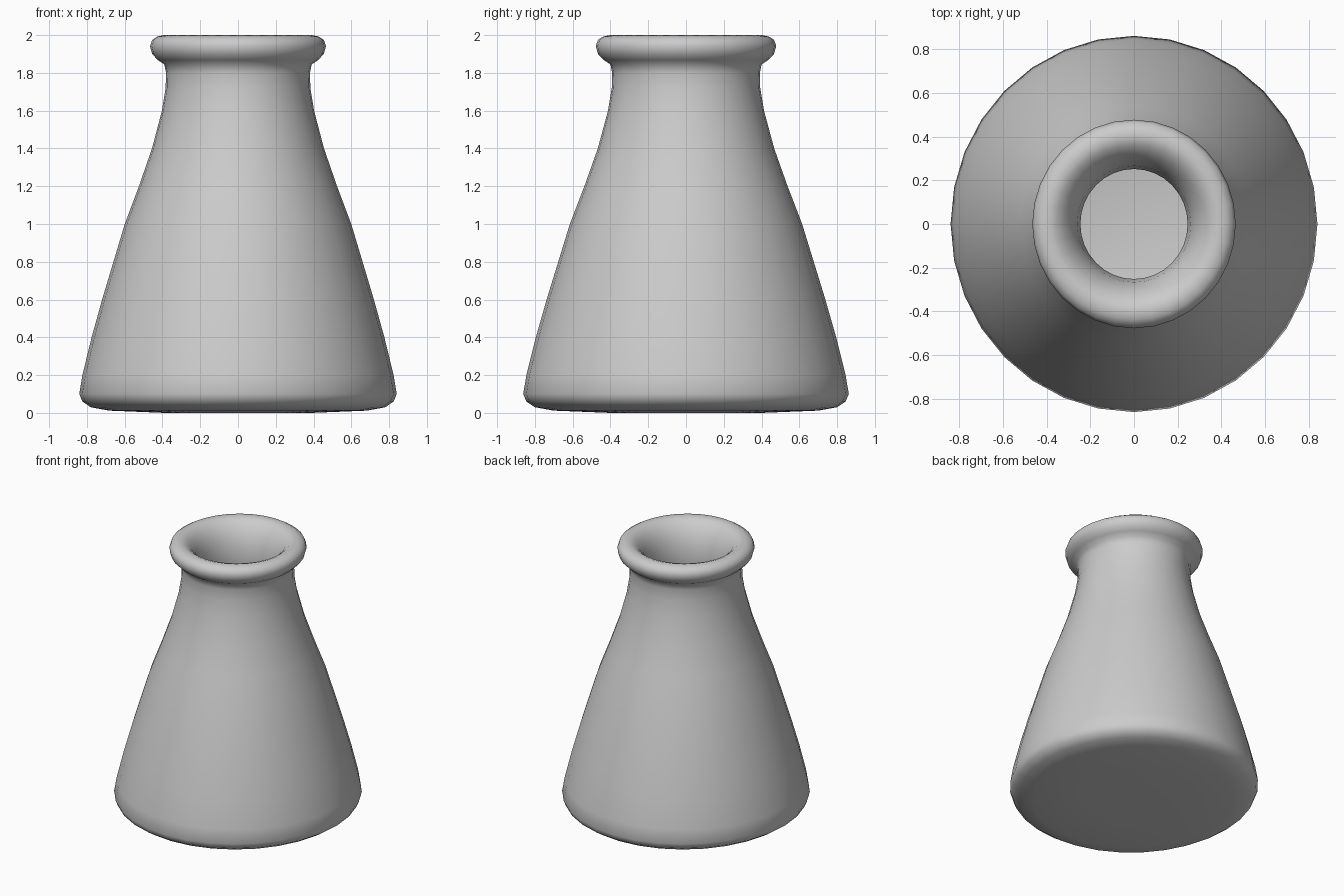
import bpy, bmesh, math

SIDES = 32
X_SCALE = 0.975  # slightly oval plan

# radius, height: underside, outer wall, rolled lip, inner wall, inner floor
profile = [
    (0.40, 0.0), (0.70, 0.012), (0.80, 0.03), (0.845, 0.06), (0.862, 0.10),
    (0.845, 0.20), (0.795, 0.40), (0.738, 0.60), (0.615, 1.00), (0.538, 1.20),
    (0.467, 1.40), (0.413, 1.60), (0.393, 1.72), (0.391, 1.80), (0.40, 1.845),
    (0.435, 1.868), (0.466, 1.90), (0.478, 1.942), (0.466, 1.975), (0.438, 1.993),
    (0.40, 2.0), (0.365, 1.988), (0.33, 1.96), (0.295, 1.91), (0.267, 1.84),
    (0.252, 1.74), (0.262, 1.64), (0.335, 1.40), (0.405, 1.20), (0.48, 1.00),
    (0.605, 0.60), (0.71, 0.22), (0.715, 0.16), (0.67, 0.13),
]

bm = bmesh.new()
rings = []
for r, z in profile:
    rings.append([bm.verts.new((X_SCALE * r * math.cos(2 * math.pi * i / SIDES),
                                r * math.sin(2 * math.pi * i / SIDES), z))
                  for i in range(SIDES)])
for a, b in zip(rings, rings[1:]):
    for i in range(SIDES):
        j = (i + 1) % SIDES
        bm.faces.new((a[i], a[j], b[j], b[i]))

# underside and inner floor
bm.faces.new(rings[0][::-1])
bm.faces.new(rings[-1])
bmesh.ops.recalc_face_normals(bm, faces=bm.faces[:])
for f in bm.faces:
    f.smooth = True

mesh = bpy.data.meshes.new("flask_vase")
bm.to_mesh(mesh)
bm.free()
vase = bpy.data.objects.new("flask_vase", mesh)
bpy.context.collection.objects.link(vase)
